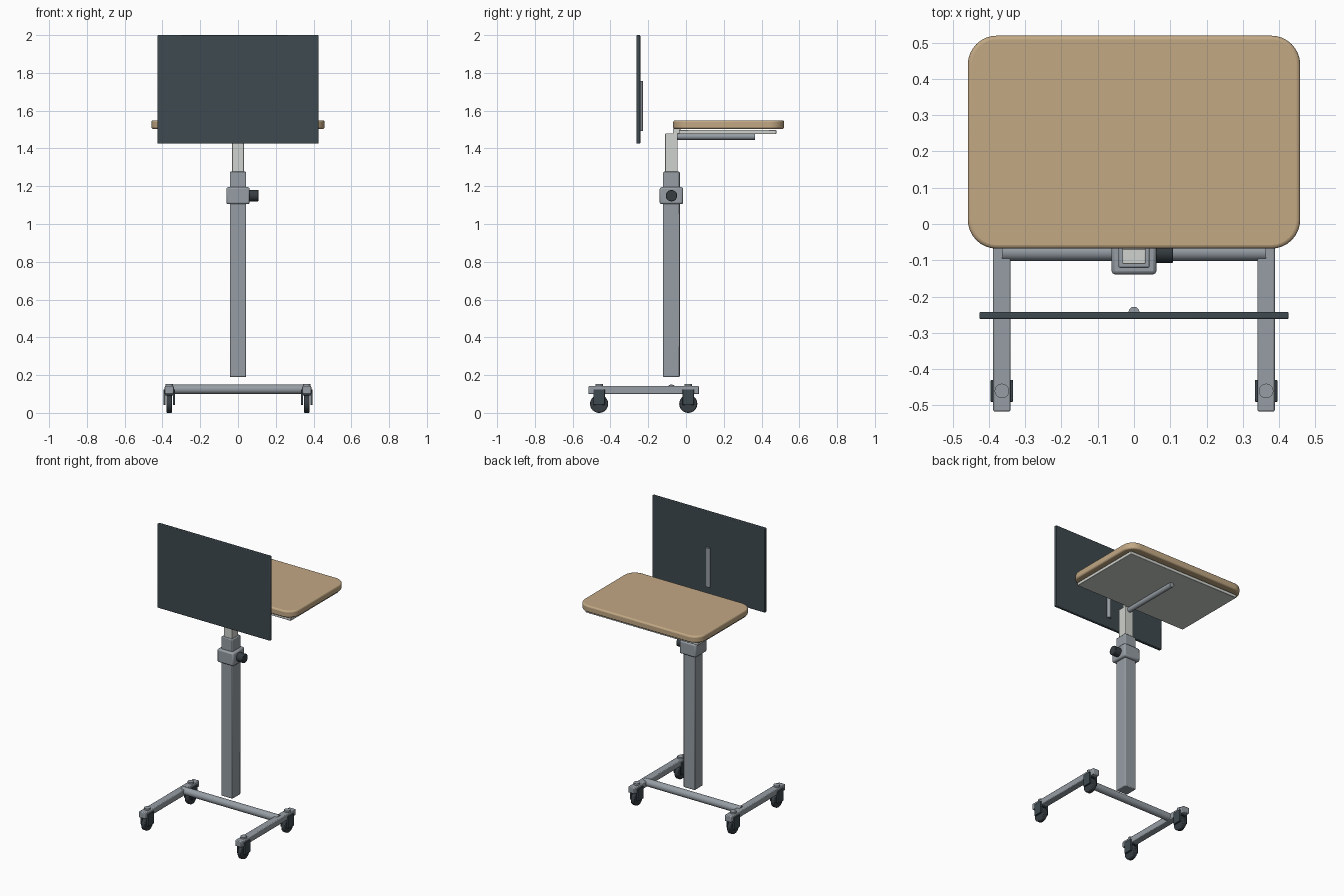
import bpy, bmesh, math
from mathutils import Matrix, Vector

if "Cube" in bpy.data.objects:
    bpy.data.objects.remove(bpy.data.objects["Cube"])


def material(name, r, g, b):
    m = bpy.data.materials.new(name)
    lin = [(c / 255 / 12.92 if c < 10 else ((c / 255 + 0.055) / 1.055) ** 2.4) for c in (r, g, b)]
    m.diffuse_color = (*lin, 1)
    m.use_nodes = True
    m.node_tree.nodes["Principled BSDF"].inputs["Base Color"].default_value = m.diffuse_color
    return m


STEEL = material("grey steel", 150, 158, 165)
LIGHT = material("pale steel", 207, 210, 205)
WOOD = material("tan wood", 194, 168, 132)
DARK = material("dark slate", 62, 74, 80)
RUBBER = material("black rubber", 54, 61, 66)


def finish(name, bm, mat, bevel=0, segments=2):
    me = bpy.data.meshes.new(name)
    bm.to_mesh(me)
    bm.free()
    ob = bpy.data.objects.new(name, me)
    bpy.context.collection.objects.link(ob)
    me.materials.append(mat)
    if bevel:
        mod = ob.modifiers.new("edge", "BEVEL")
        mod.width, mod.segments = bevel, segments
        mod.limit_method, mod.angle_limit = "ANGLE", math.radians(40)
    bpy.ops.object.select_all(action="DESELECT")
    ob.select_set(True)
    bpy.context.view_layer.objects.active = ob
    bpy.ops.object.shade_smooth_by_angle(angle=math.radians(35))
    return ob


def box(name, x, y, z, mat, bevel=0.004):
    """Box from (min, max) ranges on each axis."""
    bm = bmesh.new()
    bmesh.ops.create_cube(bm, size=1)
    bm.transform(Matrix.Translation([(r[0] + r[1]) / 2 for r in (x, y, z)])
                 @ Matrix.Diagonal([r[1] - r[0] for r in (x, y, z)] + [1]))
    return finish(name, bm, mat, bevel)


def cylinder(name, centre, radius, length, axis, mat, bevel=0, sides=32):
    bm = bmesh.new()
    bmesh.ops.create_cone(bm, cap_ends=True, segments=sides,
                          radius1=radius, radius2=radius, depth=length)
    turn = Vector((0, 0, 1)).rotation_difference(Vector(axis)).to_matrix().to_4x4()
    bm.transform(Matrix.Translation(centre) @ turn)
    return finish(name, bm, mat, bevel)


def rounded_slab(name, x, y, z, radius, mat, bevel):
    """Flat slab with round corners in plan and softened edges."""
    bm = bmesh.new()
    verts = []
    corners = [(x[1], y[1], 1, 1), (x[0], y[1], -1, 1), (x[0], y[0], -1, -1), (x[1], y[0], 1, -1)]
    for i, (cx, cy, sx, sy) in enumerate(corners):
        for k in range(9):
            a = math.radians(90 * i + 90 * k / 8)
            verts.append(bm.verts.new((cx - sx * radius + radius * math.cos(a),
                                       cy - sy * radius + radius * math.sin(a), z[0])))
    face = bm.faces.new(verts)
    out = bmesh.ops.extrude_face_region(bm, geom=[face])
    top = [v for v in out["geom"] if isinstance(v, bmesh.types.BMVert)]
    bmesh.ops.translate(bm, verts=top, vec=(0, 0, z[1] - z[0]))
    bmesh.ops.recalc_face_normals(bm, faces=bm.faces)
    return finish(name, bm, mat, bevel, 3)


CY = -0.077  # column centre line

# Base: cross tube, side feet and casters
cylinder("cross_tube", (0, CY, 0.125), 0.025, 0.728, (1, 0, 0), STEEL)
for side, sx in (("left", -0.364), ("right", 0.364)):
    box(side + "_foot", (sx - 0.024, sx + 0.024), (-0.517, 0.07), (0.1, 0.142), STEEL, 0.005)
    for end, wy in (("front", -0.46), ("back", 0.012)):
        tag = side + "_" + end
        cylinder(tag + "_caster_cap", (sx, wy, 0.146), 0.02, 0.014, (0, 0, 1), STEEL)
        cylinder(tag + "_wheel", (sx, wy, 0.048), 0.048, 0.028, (1, 0, 0), RUBBER, 0.005)
        box(tag + "_fork_bridge", (sx - 0.03, sx + 0.03), (wy - 0.03, wy + 0.03),
            (0.092, 0.104), DARK, 0.002)
        for n, d in (("inner", -0.025), ("outer", 0.025)):
            box(tag + "_fork_" + n, (sx + d - 0.006, sx + d + 0.006),
                (wy - 0.03, wy + 0.03), (0.042, 0.125), DARK, 0.002)

# Telescopic column, clamp collar and locking knob
box("outer_column", (-0.043, 0.043), (CY - 0.044, CY + 0.044), (0.19, 1.277), STEEL, 0.005)
box("inner_column", (-0.032, 0.032), (CY - 0.033, CY + 0.033), (1.2, 1.48), LIGHT, 0.003)
box("clamp_collar", (-0.062, 0.062), (CY - 0.062, CY + 0.062), (1.105, 1.195), STEEL, 0.01)
cylinder("locking_knob", (0.083, CY, 1.15), 0.03, 0.05, (1, 0, 0), RUBBER, 0.003)

# Table: support arm, mounting plate and wooden top
cylinder("support_arm", (0, 0.16, 1.463), 0.017, 0.41, (0, 1, 0), STEEL)
box("mounting_plate", (-0.425, 0.425), (-0.038, 0.478), (1.476, 1.498), LIGHT, 0.003)
box("column_head", (-0.032, 0.032), (-0.07, -0.03), (1.478, 1.506), LIGHT, 0.002)
rounded_slab("table_top", (-0.458, 0.458), (-0.068, 0.519), (1.503, 1.549), 0.08, WOOD, 0.01)

# Upright front panel with its rear rib
box("front_panel", (-0.426, 0.426), (-0.262, -0.242), (1.425, 2.0), DARK, 0.004)
cylinder("panel_rib", (0, -0.243, 1.625), 0.015, 0.265, (0, 0, 1), STEEL)
